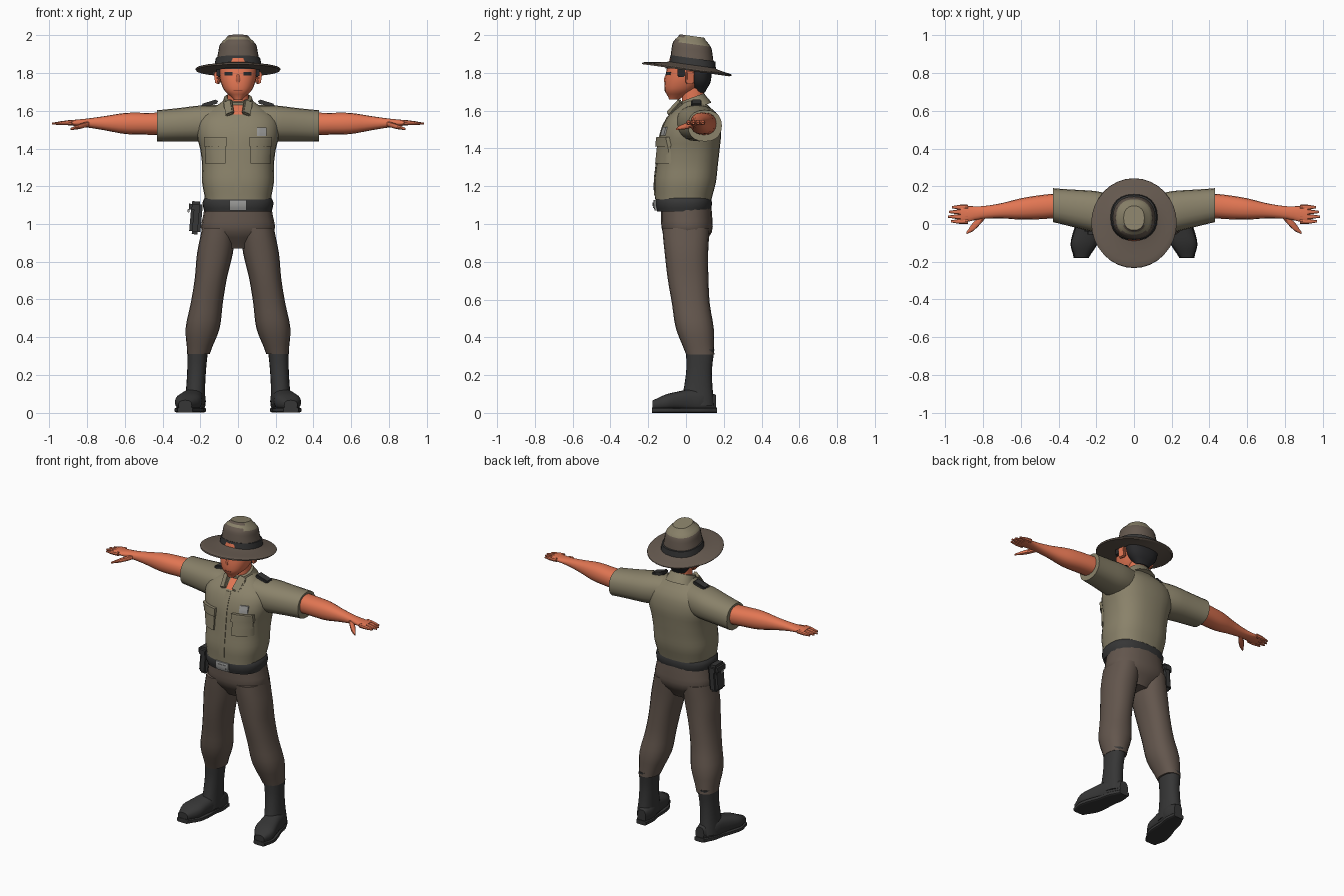
import bpy, bmesh, math
from mathutils import Matrix, Vector, Euler
from mathutils.bvhtree import BVHTree

default_cube = bpy.data.objects.get("Cube")
if default_cube:
    bpy.data.objects.remove(default_cube, do_unlink=True)


def material(name, hexcode):
    def channel(i):
        value = int(hexcode[i:i + 2], 16) / 255
        return ((value + 0.055) / 1.055) ** 2.4
    mat = bpy.data.materials.new(name)
    color = (channel(0), channel(2), channel(4), 1)
    mat.use_nodes = True
    mat.diffuse_color = color
    mat.node_tree.nodes["Principled BSDF"].inputs["Base Color"].default_value = color
    return mat


SHIRT = material("khaki_cloth", "8A826A")
PANTS = material("brown_cloth", "63564D")
SKIN = material("skin", "E27653")
LEATHER = material("black_leather", "363636")
HAIR = material("black_hair", "29292B")
HAT = material("hat_felt", "65594F")
METAL = material("grey_metal", "9A9A98")
LIP = material("dark_skin", "9C4B36")


def finish(name, bm, *materials):
    bmesh.ops.recalc_face_normals(bm, faces=bm.faces)
    mesh = bpy.data.meshes.new(name)
    bm.to_mesh(mesh)
    bm.free()
    part = bpy.data.objects.new(name, mesh)
    bpy.context.collection.objects.link(part)
    for mat in materials:
        mesh.materials.append(mat)
    bpy.ops.object.select_all(action="DESELECT")
    part.select_set(True)
    bpy.context.view_layer.objects.active = part
    bpy.ops.object.shade_smooth_by_angle(angle=math.radians(35))
    return part


def sample(values, t):
    """Smooth curve through evenly spaced values."""
    last = len(values) - 1
    i = min(int(t * last), max(last - 1, 0))
    f = t * last - i
    a, b, c, d = (values[min(max(k, 0), last)] for k in (i - 1, i, i + 1, i + 2))
    curve = 2 * b + (c - a) * f + (2 * a - 5 * b + 4 * c - d) * f * f + (3 * b - a - 3 * c + d) * f ** 3
    return max(curve / 2, 0.003)


def tube(name, start, end, widths, depths, mat, side=1, bend=(0, 0, 0), power=2.3,
         segments=20, place=Matrix(), top_mat=None):
    """Closed form whose cross-section changes smoothly from start to end."""
    start, end, bend = Vector(start), Vector(end), Vector(bend)
    span = [abs(n) for n in end - start]
    axis = span.index(max(span))
    u, v = [k for k in range(3) if k != axis]
    steps = 3 * (max(len(widths), len(depths)) - 1)
    bm = bmesh.new()
    rings = []
    for step in range(steps + 1):
        t = step / steps
        center = start.lerp(end, t) + bend * 4 * t * (1 - t)
        ring = []
        for i in range(segments):
            angle = math.tau * i / segments
            c, s = math.cos(angle), math.sin(angle)
            co = center.copy()
            co[u] += sample(widths, t) * math.copysign(abs(c) ** (2 / power), c)
            co[v] += sample(depths, t) * math.copysign(abs(s) ** (2 / power), s)
            co.x *= side
            ring.append(bm.verts.new(co))
        rings.append(ring)
    for low, high in zip(rings, rings[1:]):
        for i in range(segments):
            bm.faces.new((low[i - 1], low[i], high[i], high[i - 1]))
    bm.faces.new(rings[0])
    bm.faces.new(rings[-1])
    if top_mat:
        bmesh.ops.recalc_face_normals(bm, faces=bm.faces)
        for face in bm.faces:
            face.material_index = int(face.normal.z > 0.6)
    bm.transform(place)
    return finish(name, bm, mat, *([top_mat] if top_mat else []))


def box(name, center, size, mat, turn=(0, 0, 0), bevel=0.006):
    bm = bmesh.new()
    bmesh.ops.create_cube(bm, size=1)
    bm.transform(Matrix.Diagonal((*size, 1)))
    bmesh.ops.bevel(bm, geom=bm.edges[:], offset=bevel, segments=2, affect="EDGES")
    rotation = Euler([math.radians(angle) for angle in turn])
    bm.transform(Matrix.LocRotScale(Vector(center), rotation, None))
    return finish(name, bm, mat)


def patch(name, target, x, z, width, height, thickness, mat):
    """Plate wrapped on the front of a part, centred on x and z."""
    mesh = target.data
    tree = BVHTree.FromPolygons([vert.co for vert in mesh.vertices],
                                [poly.vertices[:] for poly in mesh.polygons])
    sunk = 0.006
    bm = bmesh.new()
    bmesh.ops.create_grid(bm, x_segments=8, y_segments=8, size=0.5)
    for vert in bm.verts:
        ray = Vector((x + width * vert.co.x, -1, z + height * vert.co.y))
        hit = tree.ray_cast(ray, Vector((0, 1, 0)))[0] or Vector()
        vert.co = (ray.x, hit.y + sunk, ray.z)
    extruded = bmesh.ops.extrude_face_region(bm, geom=bm.faces[:])
    front = [item for item in extruded["geom"] if isinstance(item, bmesh.types.BMVert)]
    bmesh.ops.translate(bm, verts=front, vec=(0, -thickness - sunk, 0))
    return finish(name, bm, mat)


# Shirt body and open collar
shirt = tube("shirt", (0, -.015, 1.13), (0, .045, 1.66), (.175, .19, .19, .2, .22, .2, .07),
             (.15, .163, .163, .163, .16, .13, .05), SHIRT, power=2.5, segments=28)
patch("button_placket", shirt, 0, 1.36, .036, .42, .004, SHIRT)
patch("open_neck", shirt, 0, 1.61, .05, .06, .004, SKIN)
patch("badge", shirt, .125, 1.49, .05, .045, .008, METAL)
collar_place = Matrix.Translation((0, .04, 1.64)) @ Matrix.Rotation(math.radians(20), 4, "X")
tube("collar", (0, 0, -.03), (0, 0, .03), (.095, .075), (.09, .07), SHIRT, place=collar_place)

# Belt, buckle and holster
belt = tube("belt", (0, -.012, 1.065), (0, -.012, 1.15), (.178, .186, .186, .17),
            (.14, .148, .148, .14), LEATHER, power=2.5, segments=28)
patch("buckle", belt, 0, 1.1, .09, .055, .012, METAL)
patch("buckle_plate", belt, 0, 1.1, .06, .03, .016, METAL)
box("holster", (-.223, 0, 1.03), (.06, .1, .17), LEATHER, (0, 5, 0), .015)
box("holster_flap", (-.225, 0, 1.09), (.07, .11, .06), LEATHER, (0, 5, 0), .015)
box("holster_stud", (-.262, 0, 1.07), (.01, .02, .02), METAL, bevel=.003)

# Trouser seat
tube("hips", (0, 0, 1.13), (0, .01, .87), (.17, .185, .19, .08), (.13, .135, .13, .07), PANTS)

# Neck, head and hair
tube("neck", (0, .04, 1.58), (0, .035, 1.72), (.06, .056), (.06, .058), SKIN)
head = tube("head", (0, -.065, 1.658), (0, .015, 1.88), (.022, .068, .09, .1, .103, .09),
            (.025, .075, .1, .11, .11, .1), SKIN, bend=(0, .02, 0), segments=24)
tube("nose", (0, -.1, 1.733), (0, -.095, 1.8), (.012, .018, .008), (.012, .02, .01), SKIN, segments=10)
patch("mouth", head, 0, 1.707, .05, .005, .002, LIP)
patch("fringe", head, 0, 1.84, .18, .035, .008, HAIR)
tube("back_hair", (0, .075, 1.695), (0, .07, 1.85), (.045, .09, .107, .109),
     (.025, .055, .064, .066), HAIR)

# Wide hat, tipped back
hat_place = Matrix.Translation((0, 0, 1.828)) @ Matrix.Rotation(math.radians(-8), 4, "X")
tube("hat_brim", (0, .03, .02), (0, 0, -.014), (.12, .16, .222, .222), (.12, .165, .234, .234),
     HAT, power=2, segments=32, place=hat_place)
tube("hat_crown", (0, .033, 0), (0, .008, .17), (.122, .114, .105, .095, .055),
     (.12, .115, .11, .1, .065), HAT, segments=24, place=hat_place, top_mat=SHIRT)
tube("hat_band", (0, .033, .018), (0, .029, .054), (.125, .118), (.124, .12),
     LEATHER, segments=24, place=hat_place)

for side, label in ((1, "left_"), (-1, "right_")):
    # Shirt details
    patch(label + "pocket", shirt, side * .12, 1.38, .11, .12, .012, SHIRT)
    patch(label + "pocket_flap", shirt, side * .12, 1.435, .12, .05, .02, SHIRT)
    box(label + "lapel", (side * .05, -.06, 1.615), (.05, .02, .1), SHIRT, (-38, side * 22, side * 15))
    box(label + "epaulette", (side * .15, .055, 1.638), (.09, .055, .022), LEATHER, (0, side * 17, 0))

    # Sleeve, arm and hand
    tube(label + "sleeve", (.08, .045, 1.54), (.43, .1, 1.52), (.1, .11, .1, .09),
         (.09, .095, .088, .083), SHIRT, side)
    tube(label + "arm", (.38, .1, 1.53), (.92, .05, 1.537), (.065, .064, .057, .04, .034, .046),
         (.06, .058, .056, .038, .022, .012), SKIN, side, segments=16)
    for finger, tip in enumerate((.97, .985, .98, .965)):
        y = .014 + .025 * finger
        tube(f"{label}finger_{finger + 1}", (.88, y, 1.538), (tip, y, 1.532), (.013, .013, .006),
             (.013, .011, .005), SKIN, side, segments=8)
    tube(label + "thumb", (.79, .045, 1.532), (.888, -.048, 1.503), (.018, .023, .022, .006),
         (.014, .015, .012, .006), SKIN, side, segments=10)

    # Trouser leg gathered into a splayed boot
    tube(label + "trouser_leg", (.1, 0, .98), (.21, .075, .31), (.09, .095, .085, .085, .09, .06),
         (.125, .115, .108, .1, .1, .075), PANTS, side, bend=(0, -.02, 0))
    tube(label + "boot_shaft", (.213, .075, .335), (.23, .06, .04), (.054, .05, .05, .055),
         (.075, .068, .075, .09), LEATHER, side)
    tube(label + "boot_foot", (.212, .16, .05), (.28, -.177, .04), (.03, .055, .058, .065, .068, .035),
         (.045, .06, .06, .05, .042, .026), LEATHER, side, bend=(0, 0, .02), power=2.6)
    tube(label + "boot_sole", (.212, .165, .014), (.28, -.18, .014), (.035, .056, .058, .07, .07, .04),
         (.014, .014), LEATHER, side, power=5)

    # Face details
    patch(label + "eye", head, side * .05, 1.797, .042, .018, .003, HAIR)
    box(label + "sideburn", (side * .1, -.025, 1.808), (.022, .04, .06), HAIR, (0, 0, side * 8))
    box(label + "ear", (side * .11, .02, 1.775), (.022, .045, .065), SKIN, (0, side * 8, side * 15))
